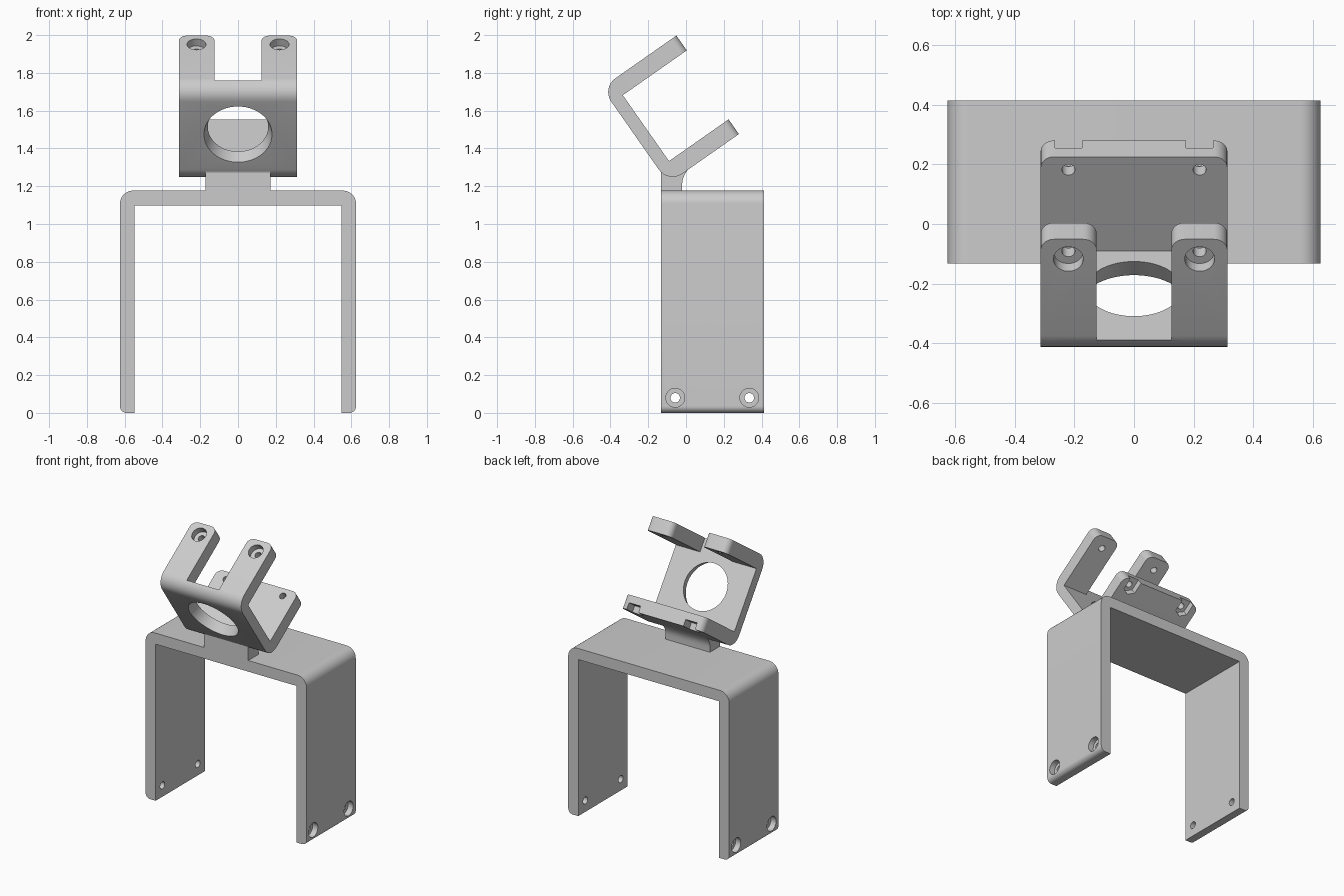
import bpy, bmesh, math
from mathutils import Matrix, Vector

if "Cube" in bpy.data.objects:
    bpy.data.objects.remove(bpy.data.objects["Cube"])

grey = bpy.data.materials.new("plain_grey")
grey.use_nodes = True
grey.diffuse_color = (0.6, 0.6, 0.6, 1)
grey.node_tree.nodes["Principled BSDF"].inputs["Base Color"].default_value = (0.6, 0.6, 0.6, 1)


def make_object(name, bm):
    bmesh.ops.recalc_face_normals(bm, faces=bm.faces)
    mesh = bpy.data.meshes.new(name)
    bm.to_mesh(mesh)
    bm.free()
    mesh.materials.append(grey)
    obj = bpy.data.objects.new(name, mesh)
    bpy.context.collection.objects.link(obj)
    return obj


def prism(name, profile, axis, low, high):
    """Extrude a profile along x (points are y, z) or along y (points are x, z)."""
    bm = bmesh.new()
    place = (lambda a, b: (low, a, b)) if axis == "x" else (lambda a, b: (a, low, b))
    face = bm.faces.new([bm.verts.new(place(a, b)) for a, b in profile])
    moved = bmesh.ops.extrude_face_region(bm, geom=[face])["geom"]
    step = Vector((high - low, 0, 0)) if axis == "x" else Vector((0, high - low, 0))
    bmesh.ops.translate(bm, vec=step, verts=[v for v in moved if isinstance(v, bmesh.types.BMVert)])
    return make_object(name, bm)


def round_edges(obj, radius, direction, test):
    """Round the edges along one axis whose midpoint passes the test."""
    bm = bmesh.new()
    bm.from_mesh(obj.data)
    edges = []
    for e in bm.edges:
        span = (e.verts[1].co - e.verts[0].co).normalized()
        if abs(span[direction]) > 0.99 and test((e.verts[0].co + e.verts[1].co) / 2):
            edges.append(e)
    bmesh.ops.bevel(bm, geom=edges, offset=radius, segments=8, profile=0.5, affect="EDGES")
    bm.to_mesh(obj.data)
    bm.free()


def cut(obj, cutter):
    mod = obj.modifiers.new("cut", "BOOLEAN")
    mod.operation, mod.solver, mod.object = "DIFFERENCE", "EXACT", cutter
    bpy.context.view_layer.objects.active = obj
    bpy.ops.object.modifier_apply(modifier=mod.name)
    bpy.data.objects.remove(cutter)


def cut_box(obj, low, high):
    bm = bmesh.new()
    bmesh.ops.create_cube(bm, size=1)
    low, high = Vector(low), Vector(high)
    for v in bm.verts:
        v.co = (low + high) / 2 + v.co * (high - low)
    cut(obj, make_object("cutter", bm))


def cut_round(obj, axis, start, end, r1, r2=None, sides=40):
    """Cut a cylinder or cone from start to end; axis names its direction."""
    start, end = Vector(start), Vector(end)
    turn = {"x": Matrix.Rotation(math.pi / 2, 4, "Y"),
            "y": Matrix.Rotation(-math.pi / 2, 4, "X"), "z": Matrix()}[axis]
    bm = bmesh.new()
    bmesh.ops.create_cone(bm, cap_ends=True, segments=sides, radius1=r1, radius2=r2 or r1,
                          depth=(end - start).length,
                          matrix=Matrix.Translation((start + end) / 2) @ turn)
    cut(obj, make_object("cutter", bm))


# U-shaped base: two legs and a top plate
W, T, H = 0.625, 0.078, 1.177
legs = prism("base_bracket",
             [(-W, 0), (-W, H), (W, H), (W, 0), (W - T, 0), (W - T, H - T), (T - W, H - T), (T - W, 0)],
             "y", -0.132, 0.414)
round_edges(legs, 0.07, 1, lambda c: c.z > H - 0.01)
round_edges(legs, 0.035, 1, lambda c: c.z < 0.01 and abs(c.x) > W - 0.01)

# Leg screw holes with outer counterbores
for y in (-0.057, 0.335):
    cut_round(legs, "x", (-1, y, 0.08), (1, y, 0.08), 0.025)
    cut_round(legs, "x", (W - 0.04, y, 0.08), (1, y, 0.08), 0.05)
    cut_round(legs, "x", (-1, y, 0.08), (0.04 - W, y, 0.08), 0.05)

# Tilted C-shaped clamp, built upright around its lower inner corner
X, BACK, LOW, INNER, TOP = 0.313, -0.07, -0.095, 0.426, 0.522
LOW_END, TOP_END = 0.385, 0.413
clamp = prism("tilted_clamp",
              [(BACK, LOW), (LOW_END, LOW), (LOW_END, 0), (0, 0), (0, INNER),
               (TOP_END, INNER), (TOP_END, TOP), (BACK, TOP)], "x", -X, X)
round_edges(clamp, 0.088, 0, lambda c: c.y < BACK + 0.01)

# Gap between the two upper arms, then rounded arm ends
cut_box(clamp, (-0.125, 0, INNER - 0.05), (0.125, 0.6, TOP + 0.1))
round_edges(clamp, 0.045, 2, lambda c: c.y > LOW_END - 0.01)

# Large opening in the back plate
cut_round(clamp, "y", (0, BACK - 0.01, 0.222), (0, 0.01, 0.222), 0.183, 0.157, 64)

# Screw holes, counterbores above and nut slots below
for x in (-0.22, 0.22):
    y = 0.332
    cut_round(clamp, "z", (x, y, -0.3), (x, y, 0.8), 0.022)
    cut_round(clamp, "z", (x, y, TOP - 0.045), (x, y, 0.8), 0.05)
    cut_round(clamp, "z", (x, y, -0.3), (x, y, LOW + 0.045), 0.052, sides=6)
    cut_box(clamp, (x - 0.045, y, -0.3), (x + 0.045, 0.6, LOW + 0.045))

clamp.location = (0, -0.09, 1.333)
clamp.rotation_euler = (math.radians(35), 0, 0)

# Neck joining base and clamp, flared at the back
neck = prism("neck",
             [(-0.132, H), (-0.02, H), (-0.02, 1.215), (-0.017, 1.237), (-0.007, 1.262), (0.012, 1.29),
              (0, 1.31), (-0.09, 1.3), (-0.13, 1.315), (-0.152, 1.303), (-0.132, 1.272)],
             "x", -0.172, 0.172)

# Smooth rounded areas, keep hard edges crisp
for obj in (legs, clamp, neck):
    bpy.ops.object.select_all(action="DESELECT")
    obj.select_set(True)
    bpy.context.view_layer.objects.active = obj
    bpy.ops.object.shade_smooth_by_angle(angle=math.radians(30))
